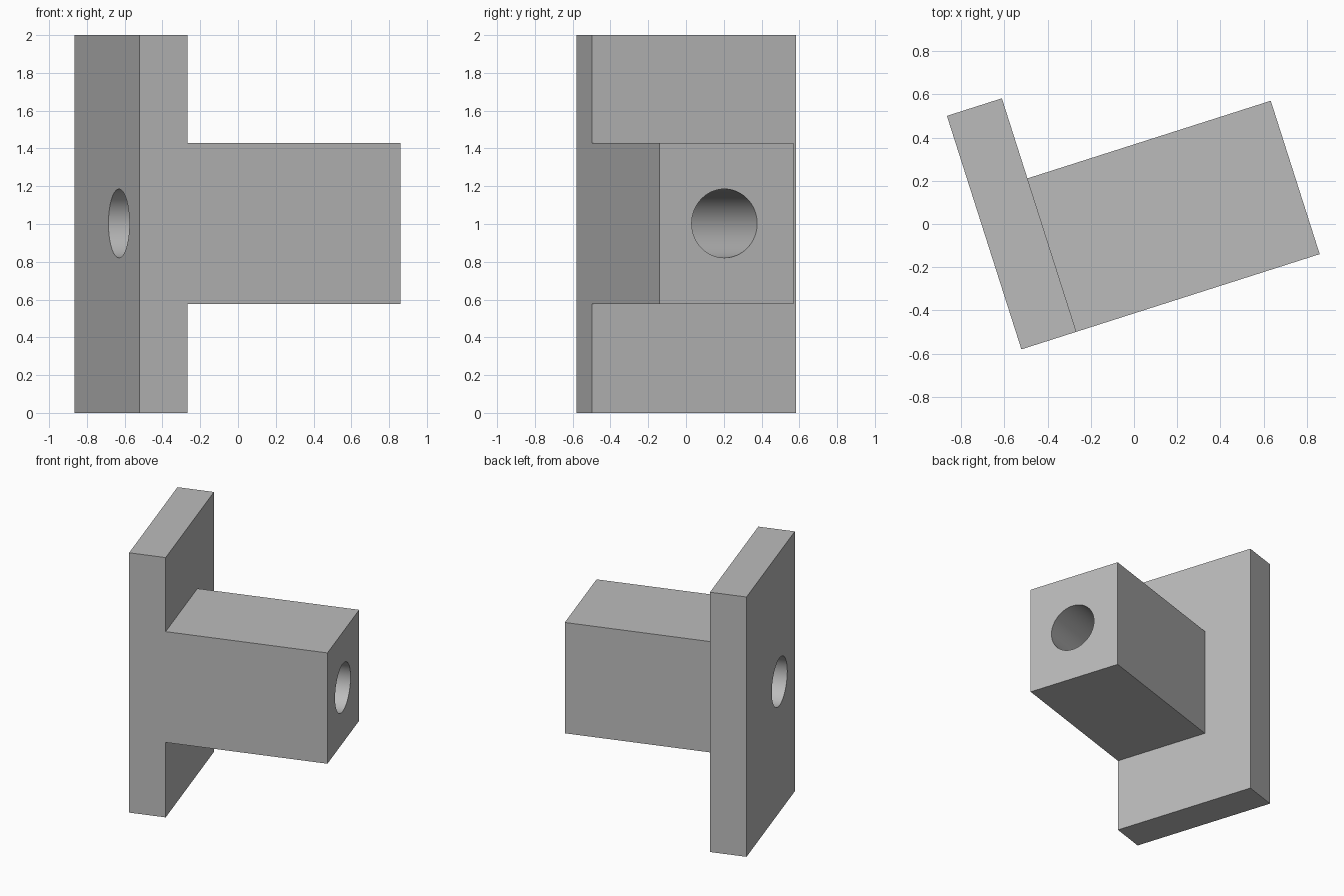
import bpy
import math
from mathutils import Matrix, Vector

cube = bpy.data.objects.get("Cube")
if cube:
    bpy.data.objects.remove(cube, do_unlink=True)

# Local frame: origin at the front corner of the plate, turned about z
FRAME = Matrix.Translation((-0.521, -0.58, 0)) @ Matrix.Rotation(math.radians(17.7), 4, "Z")
HOLE_RADIUS = 0.182
HOLE_CENTRE = (0.72, 0.36, 1.003)

grey = bpy.data.materials.new("plain grey")
grey.use_nodes = True
grey.diffuse_color = (0.5, 0.5, 0.5, 1)
grey.node_tree.nodes["Principled BSDF"].inputs["Base Color"].default_value = (0.5, 0.5, 0.5, 1)


def box(name, low, high):
    low, high = Vector(low), Vector(high)
    bpy.ops.mesh.primitive_cube_add(size=1)
    obj = bpy.context.object
    obj.name = name
    obj.data.transform(FRAME @ Matrix.Translation((low + high) / 2) @ Matrix.Diagonal((*(high - low), 1)))
    obj.data.materials.append(grey)
    return obj


def combine(target, tool, operation):
    mod = target.modifiers.new(operation.lower(), "BOOLEAN")
    mod.operation = operation
    mod.solver = "EXACT"
    mod.object = tool
    bpy.context.view_layer.objects.active = target
    bpy.ops.object.modifier_apply(modifier=mod.name)
    bpy.data.objects.remove(tool, do_unlink=True)


# Upright plate with a square block standing out from it, fused into one body
bracket = box("flanged_block", (0, 0, 0), (0.267, 1.134, 2))
block = box("block", (0.1, 0, 0.577), (1.449, 0.745, 1.43))
combine(bracket, block, "UNION")

# Round bore through the block and the plate
bpy.ops.mesh.primitive_cylinder_add(vertices=64, radius=HOLE_RADIUS, depth=2)
bore = bpy.context.object
bore.name = "bore_cutter"
bore.hide_render = True
bore.data.materials.append(grey)
bore.data.transform(FRAME @ Matrix.Translation(HOLE_CENTRE) @ Matrix.Rotation(math.pi / 2, 4, "Y"))
combine(bracket, bore, "DIFFERENCE")

# Smooth bore wall, crisp edges
bpy.ops.object.select_all(action="DESELECT")
bracket.select_set(True)
bpy.context.view_layer.objects.active = bracket
bpy.ops.object.shade_smooth_by_angle(angle=math.radians(30))
